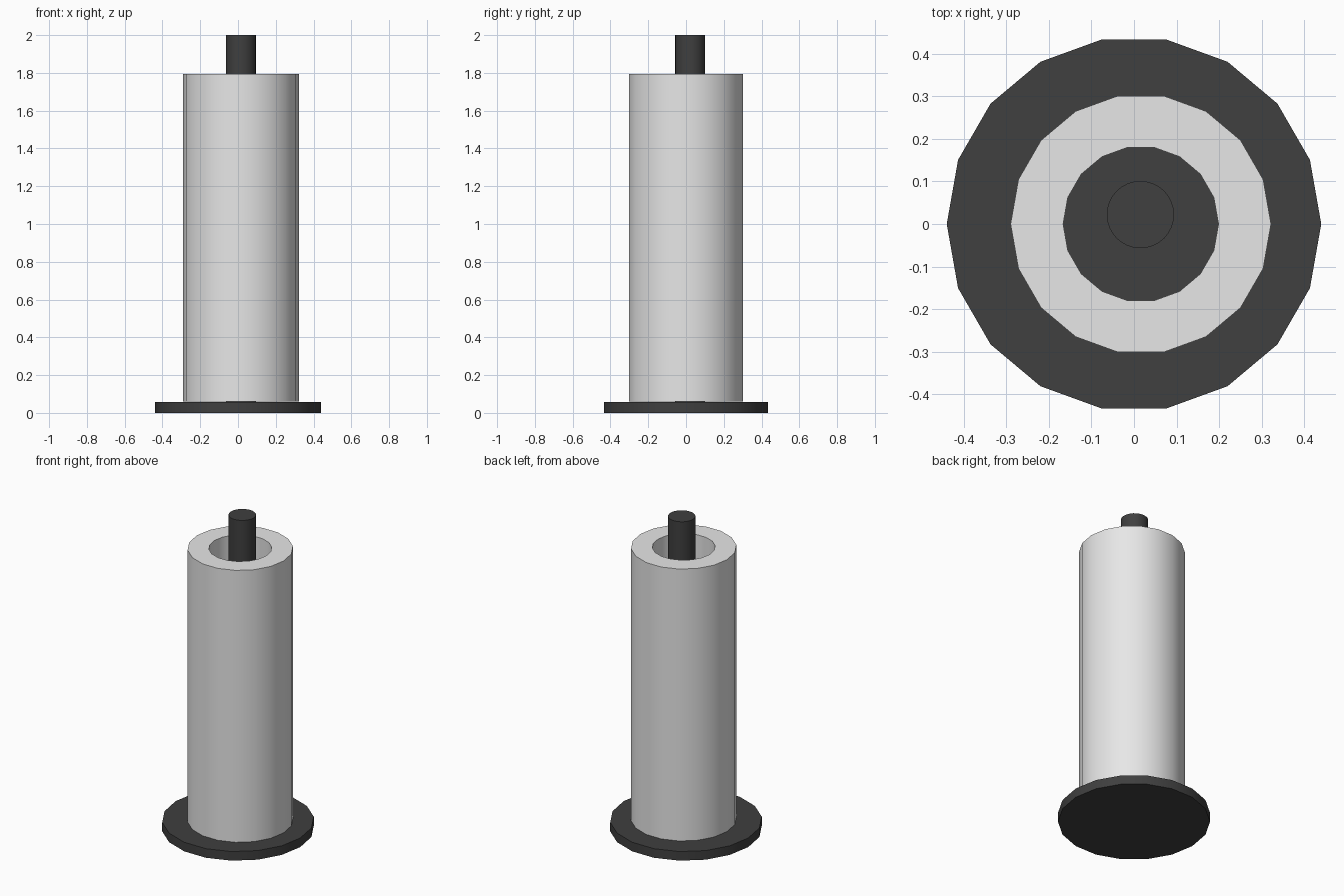
import bpy, bmesh, math

if "Cube" in bpy.data.objects:
    bpy.data.objects.remove(bpy.data.objects["Cube"])


def material(name, value):
    m = bpy.data.materials.new(name)
    m.diffuse_color = (value, value, value, 1)
    m.use_nodes = True
    m.node_tree.nodes["Principled BSDF"].inputs["Base Color"].default_value = m.diffuse_color
    return m


dark = material("dark grey", 0.05)
paper = material("light grey paper", 0.8)


def finish(obj, name, mat):
    obj.name = name
    obj.data.materials.append(mat)
    bpy.ops.object.select_all(action='DESELECT')
    obj.select_set(True)
    bpy.context.view_layer.objects.active = obj
    bpy.ops.object.shade_smooth_by_angle(angle=math.radians(30))


def lathe(name, mat, centre, sides, profile, closed):
    """Revolve (radius, z) points; solid ends when the profile is open."""
    bm = bmesh.new()
    rings = [[bm.verts.new((centre[0] + r * math.cos(2 * math.pi * i / sides),
                            centre[1] + r * math.sin(2 * math.pi * i / sides), z))
              for i in range(sides)] for r, z in profile]
    pairs = list(zip(rings, rings[1:]))
    if closed:
        pairs.append((rings[-1], rings[0]))
    else:
        bm.faces.new(rings[0][::-1])
        bm.faces.new(rings[-1])
    for a, b in pairs:
        for i in range(sides):
            j = (i + 1) % sides
            bm.faces.new((a[i], a[j], b[j], b[i]))
    bmesh.ops.recalc_face_normals(bm, faces=bm.faces)
    mesh = bpy.data.meshes.new(name)
    bm.to_mesh(mesh)
    bm.free()
    obj = bpy.data.objects.new(name, mesh)
    bpy.context.collection.objects.link(obj)
    finish(obj, name, mat)


# Flat round foot
lathe("base", dark, (0, 0), 18, [(0.44, 0), (0.44, 0.058)], False)
# Upright rod, slightly off centre
lathe("rod", dark, (0.015, 0.022), 32, [(0.079, 0.05), (0.079, 2.0)], False)
# Hollow paper roll
lathe("paper_roll", paper, (0.016, 0), 18,
      [(0.306, 0.059), (0.306, 1.795), (0.1825, 1.795), (0.1825, 0.059)], True)
